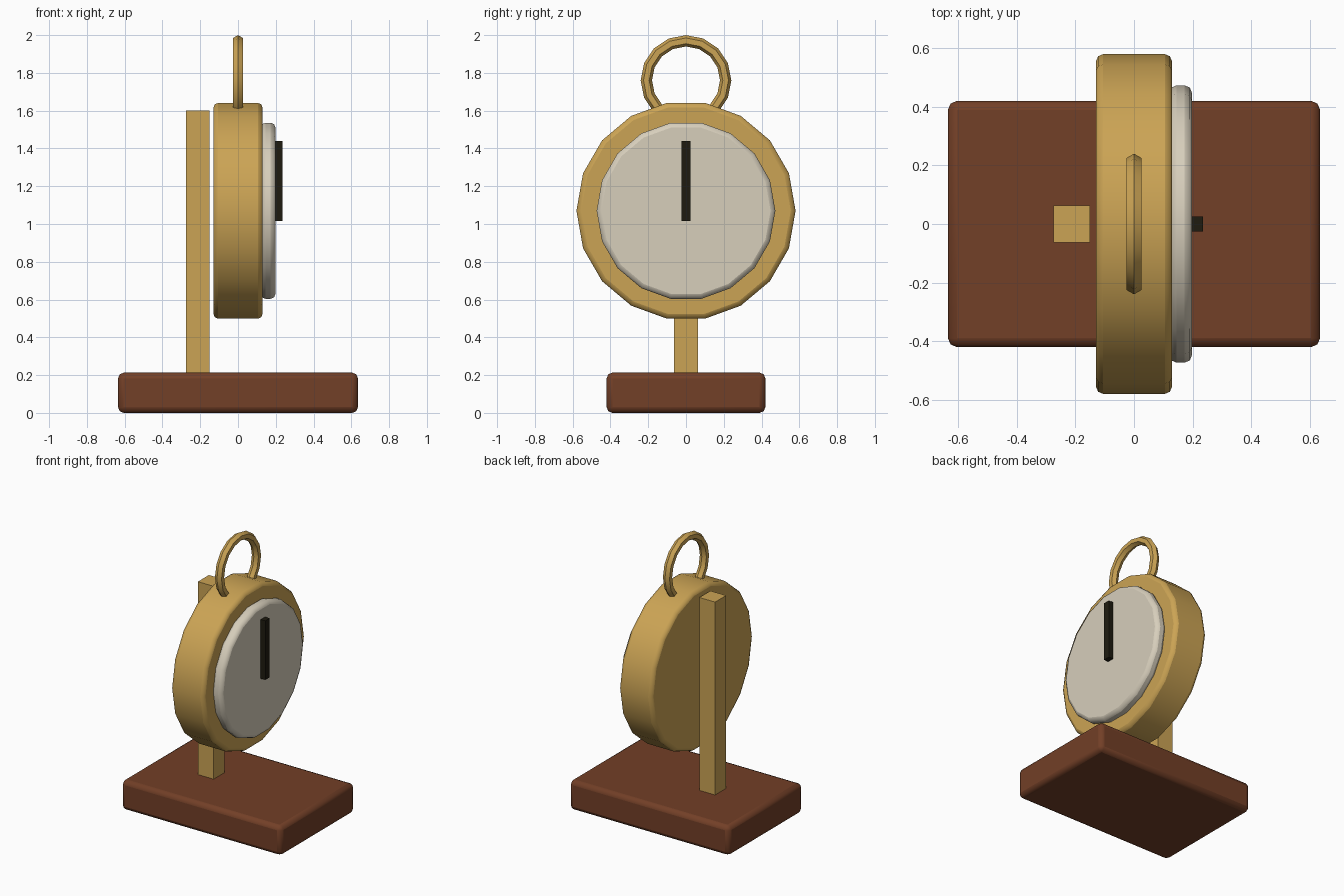
import bpy
from math import pi, radians

cube = bpy.data.objects.get("Cube")
if cube:
    bpy.data.objects.remove(cube, do_unlink=True)


def material(name, rgb):
    m = bpy.data.materials.new(name)
    m.use_nodes = True
    m.diffuse_color = (*rgb, 1)
    bsdf = next(n for n in m.node_tree.nodes if n.type == 'BSDF_PRINCIPLED')
    bsdf.inputs["Base Color"].default_value = (*rgb, 1)
    return m


brass = material("brass", (0.60, 0.37, 0.09))
wood = material("dark wood", (0.17, 0.05, 0.02))
cream = material("cream", (0.68, 0.62, 0.50))
black = material("near black", (0.013, 0.011, 0.005))


def finish(name, mat, bevel=0, smooth=False):
    ob = bpy.context.object
    ob.name = name
    ob.data.materials.append(mat)
    bpy.ops.object.transform_apply(location=False, rotation=True, scale=True)
    if smooth:
        bpy.ops.object.shade_smooth_by_angle(angle=radians(35))
    if bevel:
        mod = ob.modifiers.new("Rounded edges", 'BEVEL')
        mod.width = bevel
        mod.segments = 2
        mod.limit_method = 'ANGLE'
        mod.angle_limit = radians(30)
    return ob


def box(name, mat, low, high, bevel=0):
    centre = [(a + b) / 2 for a, b in zip(low, high)]
    bpy.ops.mesh.primitive_cube_add(size=1, location=centre)
    bpy.context.object.scale = [b - a for a, b in zip(low, high)]
    return finish(name, mat, bevel, bevel > 0)


def disc(name, mat, radius, x0, x1, bevel):
    # Eighteen-sided drum lying along x, with a corner pointing along y
    bpy.ops.mesh.primitive_cylinder_add(
        vertices=18, radius=radius, depth=x1 - x0,
        location=((x0 + x1) / 2, 0, 1.07), rotation=(0, pi / 2, 0))
    return finish(name, mat, bevel, True)


# Stand
box("base", wood, (-0.635, -0.42, 0), (0.635, 0.42, 0.213), 0.03)
box("post", brass, (-0.275, -0.0625, 0.2), (-0.15, 0.0625, 1.6))

# Watch body, dial and hand
disc("case", brass, 0.58, -0.13, 0.13, 0.025)
disc("dial", cream, 0.473, 0.12, 0.198, 0.025)
box("hand", black, (0.19, -0.025, 1.015), (0.235, 0.025, 1.44))

# Hanging loop
bpy.ops.mesh.primitive_torus_add(
    major_segments=16, minor_segments=6, major_radius=0.21, minor_radius=0.03,
    location=(0, 0, 1.76), rotation=(0, pi / 2, 0))
finish("loop", brass, smooth=True)
